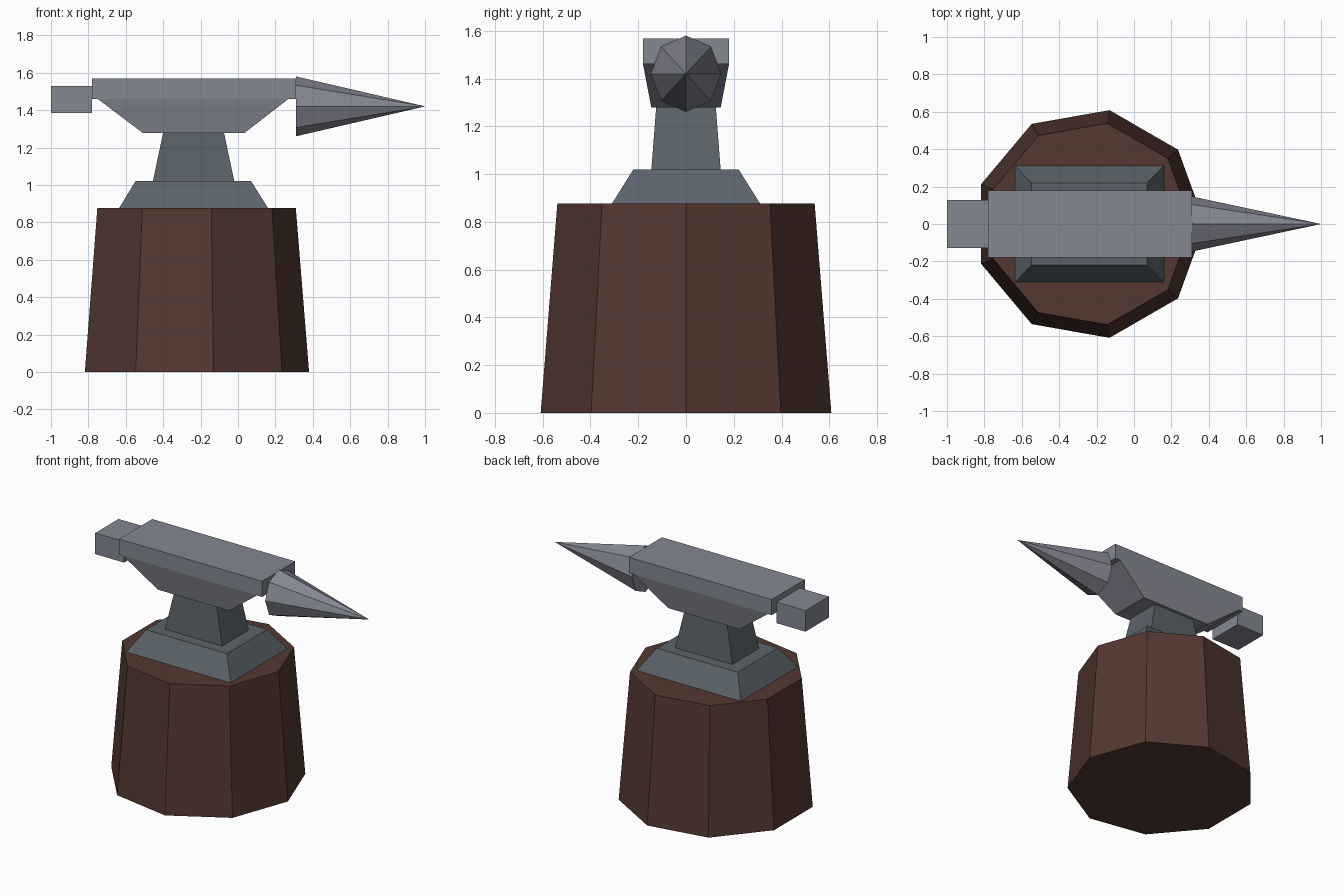
import bpy, bmesh, math
from mathutils import Matrix, Vector

cube = bpy.data.objects.get("Cube")
if cube:
    bpy.data.objects.remove(cube, do_unlink=True)


def linear(c):
    c /= 255
    return c / 12.92 if c <= 0.04045 else ((c + 0.055) / 1.055) ** 2.4


def material(name, *rgb):
    mat = bpy.data.materials.new(name)
    mat.use_nodes = True
    color = [linear(c) for c in rgb] + [1]
    mat.diffuse_color = color
    mat.node_tree.nodes["Principled BSDF"].inputs["Base Color"].default_value = color
    return mat


wood = material("dark brown wood", 83, 56, 48)
steel = material("light grey steel", 133, 135, 147)
iron = material("dark grey iron", 91, 99, 106)


def finish(name, bm, mat):
    bmesh.ops.recalc_face_normals(bm, faces=bm.faces)
    mesh = bpy.data.meshes.new(name)
    bm.to_mesh(mesh)
    bm.free()
    mesh.materials.append(mat)
    obj = bpy.data.objects.new(name, mesh)
    bpy.context.collection.objects.link(obj)
    return obj


def tapered_block(name, bottom, top, mat):
    """Block between two rectangles, each given as x min, x max, half depth, z."""
    bm = bmesh.new()
    rings = []
    for x0, x1, y, z in (bottom, top):
        corners = ((x0, -y), (x1, -y), (x1, y), (x0, y))
        rings.append([bm.verts.new((cx, cy, z)) for cx, cy in corners])
    low, high = rings
    bm.faces.new(low[::-1])
    bm.faces.new(high)
    for i in range(4):
        j = (i + 1) % 4
        bm.faces.new((low[i], low[j], high[j], high[i]))
    return finish(name, bm, mat)


def cone(name, sides, r1, r2, length, matrix, mat):
    bm = bmesh.new()
    bmesh.ops.create_cone(bm, cap_ends=True, segments=sides, radius1=r1,
                          radius2=r2, depth=length)
    # Turn the ring so that one corner lies on +x
    corner = max((v.co for v in bm.verts if v.co.z < 0), key=lambda c: c.x)
    turn = Matrix.Rotation(-math.atan2(corner.y, corner.x), 4, "Z")
    bm.transform(matrix @ Matrix.Translation((0, 0, length / 2)) @ turn)
    return finish(name, bm, mat)


# Nine-sided wooden stump
cone("stump", 9, 0.618, 0.547, 0.877, Matrix.Translation((-0.238, 0, 0)), wood)

# Dark foot and waist
tapered_block("foot", (-0.635, 0.16, 0.31, 0.877), (-0.548, 0.07, 0.22, 1.02), iron)
tapered_block("waist", (-0.455, -0.02, 0.145, 1.02), (-0.40, -0.075, 0.125, 1.28), iron)

# Body, face and heel
tapered_block("body", (-0.51, 0.035, 0.145, 1.278), (-0.75, 0.27, 0.18, 1.46), steel)
tapered_block("face_block", (-0.78, 0.31, 0.18, 1.46), (-0.78, 0.31, 0.18, 1.568), steel)
tapered_block("heel", (-1, -0.78, 0.127, 1.385), (-1, -0.78, 0.127, 1.53), steel)

# Eight-sided horn pointing to +x, slightly taller than wide
horn_frame = (Matrix.Translation((0.31, 0, 1.42)) @ Matrix.Diagonal((1, 0.92, 1, 1))
              @ Matrix.Rotation(math.pi / 2, 4, "Y"))
cone("horn", 8, 0.16, 0, 0.69, horn_frame, steel)
